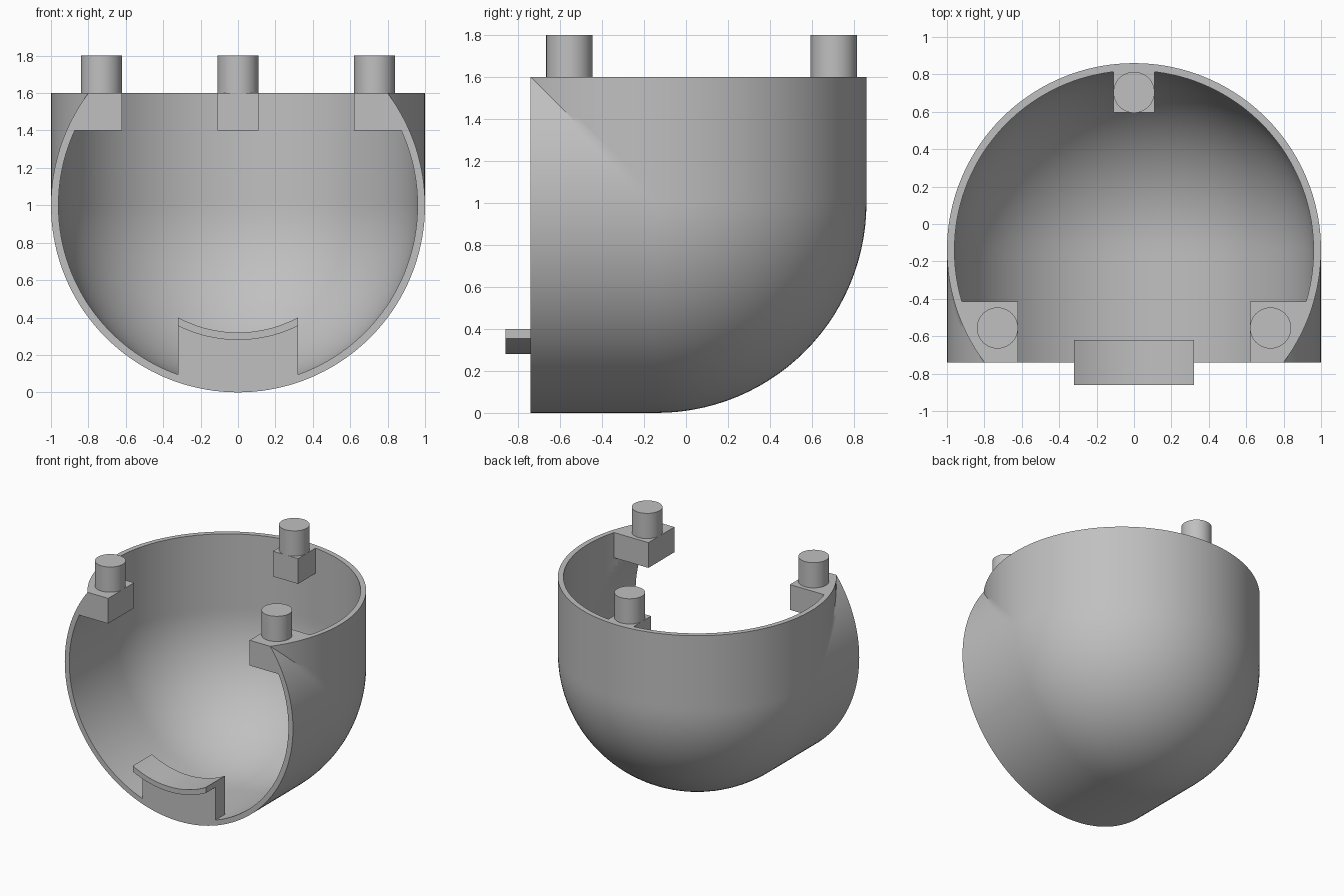
import bpy, bmesh
from math import sin, cos, pi, sqrt
from mathutils import Vector, Matrix

if "Cube" in bpy.data.objects:
    bpy.data.objects.remove(bpy.data.objects["Cube"])

grey = bpy.data.materials.new("plain grey")
grey.use_nodes = True
colour = (0.527, 0.527, 0.527, 1)
grey.diffuse_color = colour
grey.node_tree.nodes["Principled BSDF"].inputs["Base Color"].default_value = colour

CENTRE = Vector((0, -0.14, 1))   # centre of the round bowl
INNER, CUT = 0.96, 0.6           # inner radius, straight length to each opening
EPS = 1e-5


def finish(bm, name):
    bmesh.ops.recalc_face_normals(bm, faces=bm.faces)
    mesh = bpy.data.meshes.new(name)
    bm.to_mesh(mesh)
    bm.free()
    mesh.materials.append(grey)
    obj = bpy.data.objects.new(name, mesh)
    bpy.context.collection.objects.link(obj)
    bpy.ops.object.select_all(action="DESELECT")
    obj.select_set(True)
    bpy.context.view_layer.objects.active = obj
    bpy.ops.object.shade_smooth_by_angle(angle=pi / 6)
    return obj


def wall(y, z, r):
    """Half width where the upright and level cylinders merge."""
    return sqrt(r * r - min(abs(y), abs(z)) ** 2)


def shrink(p):
    """Move a point of the outer skin to the inner skin."""
    x, y, z = p
    if y <= EPS and z >= -EPS:
        return Vector((wall(y, z, INNER) * (1 if x > 0 else -1), y, z))
    return Vector((x * INNER, y * (INNER if y > EPS else 1), z * (INNER if z < -EPS else 1)))


# Shell: a half circle swept level, around the bowl, then upright
bm = bmesh.new()
STEPS, TURN, COLS = 16, 28, 72
steps = [CUT * i / STEPS for i in range(STEPS + 1)]
frames = [(-s, 0, 0) for s in reversed(steps)]
frames += [(0, 0, pi / 2 * i / TURN) for i in range(1, TURN + 1)]
frames += [(0, s, pi / 2) for s in steps[1:]]
rows = []
for oy, oz, phi in frames:
    angles = [pi * k / COLS for k in range(COLS + 1)]
    rows.append([bm.verts.new((-cos(a), oy + sin(a) * sin(phi), oz - sin(a) * cos(phi)))
                 for a in angles])
for lo, hi in zip(rows, rows[1:]):
    for k in range(COLS):
        bm.faces.new((lo[k], lo[k + 1], hi[k + 1], hi[k]))

# Shell: upper front cheeks, creased where the two cylinders meet
for side in (-1, 1):
    g = [[bm.verts.new((side * wall(y, z, 1), -y, z)) for z in steps] for y in steps]
    for i in range(STEPS):
        for j in range(STEPS):
            a, b, c, d = g[i][j], g[i + 1][j], g[i + 1][j + 1], g[i][j + 1]
            if i == j:
                bm.faces.new((a, b, c))
                bm.faces.new((a, c, d))
            else:
                bm.faces.new((a, b, c, d))
bmesh.ops.remove_doubles(bm, verts=bm.verts, dist=EPS)
bmesh.ops.recalc_face_normals(bm, faces=bm.faces)

# Shell: inner skin and rim
faces = list(bm.faces)
rim = [tuple(e.verts) for e in bm.edges if e.is_boundary]
inner = {v: bm.verts.new(shrink(v.co)) for v in list(bm.verts)}
for f in faces:
    bm.faces.new([inner[v] for v in reversed(f.verts)])
for a, b in rim:
    bm.faces.new((a, b, inner[b], inner[a]))
bmesh.ops.translate(bm, verts=bm.verts, vec=CENTRE)
finish(bm, "shell")


# Mounting blocks
def front_block(side, name):
    bm = bmesh.new()
    bmesh.ops.create_grid(bm, x_segments=13, y_segments=8, size=1)
    flat = list(bm.verts)
    out = bmesh.ops.extrude_face_region(bm, geom=list(bm.faces), use_keep_orig=True)
    outer = {v for v in out["geom"] if isinstance(v, bmesh.types.BMVert)}
    for v in flat + list(outer):
        y = -0.4375 + 0.1625 * v.co.x
        z = 0.5 + 0.1 * v.co.y
        x = wall(y, z, INNER + 0.005) if v in outer else 0.62
        v.co = Vector((side * x, y, z)) + CENTRE
    finish(bm, name)


front_block(1, "front_left_block")
front_block(-1, "front_right_block")

bm = bmesh.new()
bmesh.ops.create_cube(bm, size=1, matrix=Matrix.Translation((0, 0.71, 1.5))
                      @ Matrix.Diagonal((0.22, 0.23, 0.2, 1)))
finish(bm, "rear_block")

# Pegs
for name, x, y in (("front_left_peg", 0.73, -0.556), ("front_right_peg", -0.73, -0.556),
                   ("rear_peg", 0, 0.704)):
    bm = bmesh.new()
    bmesh.ops.create_cone(bm, cap_ends=True, segments=48, radius1=0.11, radius2=0.11,
                          depth=0.2, matrix=Matrix.Translation((x, y, 1.7)))
    finish(bm, name)


# Front catch: arc-shaped post and lip
def arc_band(name, r_top, r_low, y_front, y_back):
    bm = bmesh.new()
    n = 20
    xs = [-0.32 + 0.64 * i / n for i in range(n + 1)]
    ring = [[bm.verts.new((x, y, 1 - sqrt(r * r - x * x)))
             for r, y in ((r_top, y_front), (r_top, y_back), (r_low, y_back), (r_low, y_front))]
            for x in xs]
    for a, b in zip(ring, ring[1:]):
        for k in range(4):
            m = (k + 1) % 4
            bm.faces.new((a[k], a[m], b[m], b[k]))
    bm.faces.new(ring[0])
    bm.faces.new(ring[-1])
    finish(bm, name)


arc_band("catch_post", 0.71, 0.965, -0.74, -0.62)
arc_band("catch_lip", 0.68, 0.72, -0.86, -0.62)
